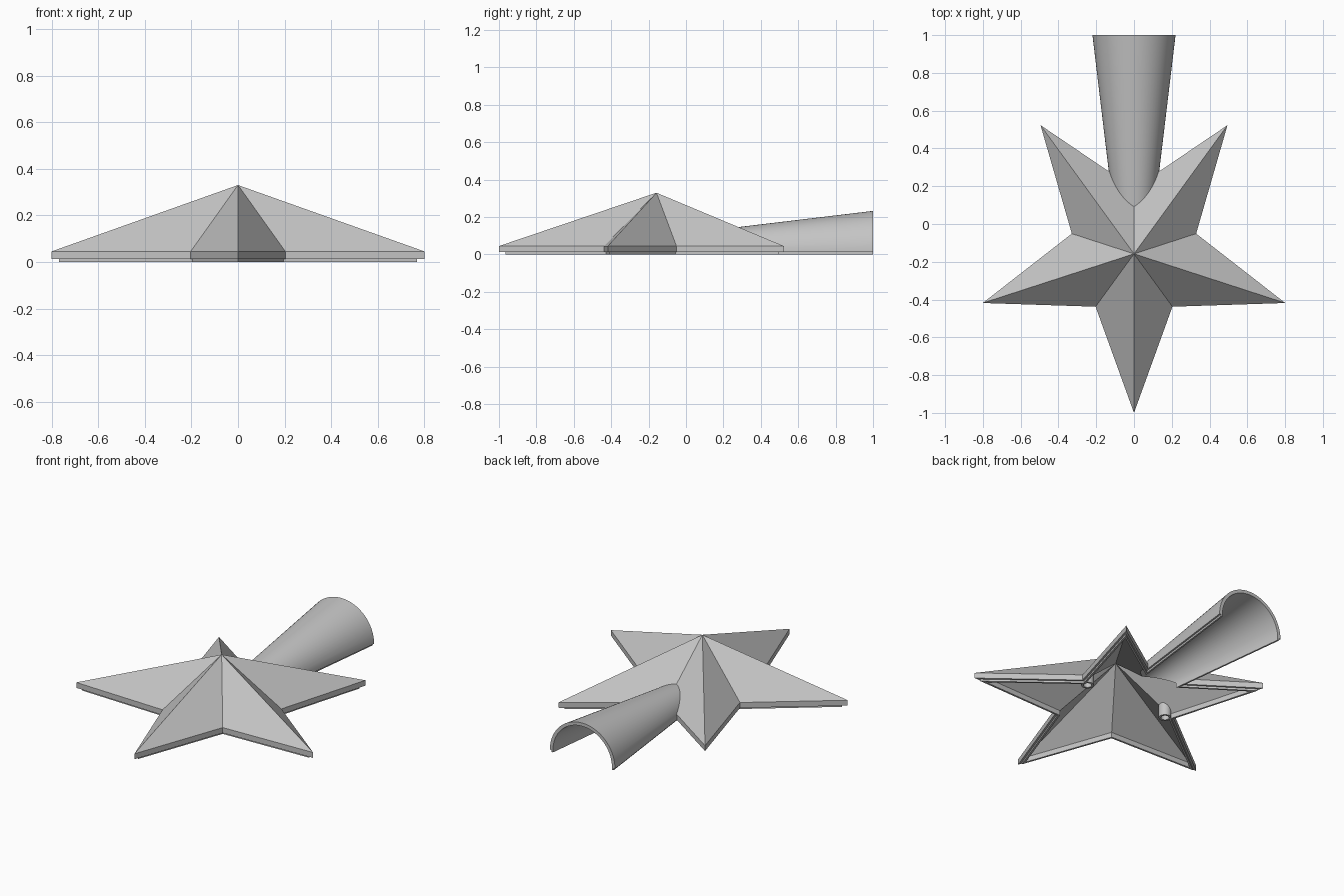
import bpy, bmesh, math

cube = bpy.data.objects.get("Cube")
if cube:
    bpy.data.objects.remove(cube, do_unlink=True)

CENTRE_Y = -0.158
SEAM = 0.012          # height where the outer shell ends and the lip begins

grey = bpy.data.materials.new("plain grey")
grey.use_nodes = True
grey.diffuse_color = (0.55, 0.55, 0.55, 1)
grey.node_tree.nodes["Principled BSDF"].inputs["Base Color"].default_value = (0.55, 0.55, 0.55, 1)


def finish(name, bm):
    bmesh.ops.recalc_face_normals(bm, faces=bm.faces[:])
    mesh = bpy.data.meshes.new(name)
    bm.to_mesh(mesh)
    bm.free()
    mesh.materials.append(grey)
    obj = bpy.data.objects.new(name, mesh)
    bpy.context.collection.objects.link(obj)
    return obj


def loft(bm, lower, upper):
    n = len(lower)
    for i in range(n):
        j = (i + 1) % n
        bm.faces.new((lower[i], lower[j], upper[j], upper[i]))


def star(name, scale, base, rim, apex=None):
    """Five-pointed prism, topped by a faceted pyramid if apex is given."""
    bm = bmesh.new()
    rings = []
    for z in (base, rim):
        ring = []
        for k in range(10):
            r = scale * (0.842 if k % 2 == 0 else 0.346)
            a = math.radians(36 * k - 90)
            ring.append(bm.verts.new((r * math.cos(a), CENTRE_Y + r * math.sin(a), z)))
        rings.append(ring)
    loft(bm, *rings)
    bm.faces.new(rings[0])
    if apex is None:
        bm.faces.new(rings[1])
    else:
        top = bm.verts.new((0, CENTRE_Y, apex))
        for k in range(10):
            bm.faces.new((rings[1][k], rings[1][(k + 1) % 10], top))
    return finish(name, bm)


def half_cone(name, inset, base, start, end, steps=32):
    """Half of a cone lying along y, with its flat side down at base."""
    bm = bmesh.new()
    rings = []
    for y in (start, end):
        r = 0.22 - 0.12 * (1 - y) - inset
        ring = [bm.verts.new((r, y, base))]
        for i in range(steps + 1):
            a = math.pi * i / steps
            ring.append(bm.verts.new((r * math.cos(a), y, SEAM + 0.001 + r * math.sin(a))))
        ring.append(bm.verts.new((-r, y, base)))
        rings.append(ring)
    loft(bm, *rings)
    for ring in rings:
        bm.faces.new(ring)
    return finish(name, bm)


def cylinder(name, x, y, radius, base, top):
    bm = bmesh.new()
    bmesh.ops.create_cone(bm, cap_ends=True, segments=24, radius1=radius, radius2=radius,
                          depth=top - base)
    bmesh.ops.translate(bm, verts=bm.verts[:], vec=(x, y, (base + top) / 2))
    return finish(name, bm)


def combine(obj, steps):
    """Apply boolean steps in order, then remove the helper solids."""
    for operation, helper in steps:
        mod = obj.modifiers.new(operation, "BOOLEAN")
        mod.operation = operation
        mod.solver = "EXACT"
        mod.object = helper
    bpy.context.view_layer.update()
    graph = bpy.context.evaluated_depsgraph_get()
    mesh = bpy.data.meshes.new_from_object(obj.evaluated_get(graph))
    obj.modifiers.clear()
    obj.data = mesh
    for _, helper in steps:
        bpy.data.objects.remove(helper, do_unlink=True)
    bpy.ops.object.select_all(action="DESELECT")
    obj.select_set(True)
    bpy.context.view_layer.objects.active = obj
    bpy.ops.object.shade_smooth_by_angle(angle=math.radians(20))


# Hollow star and half-cone socket, with a stepped lip along the open side
shell = star("star_shell", 1, SEAM, 0.045, 0.33)
combine(shell, [
    ("UNION", half_cone("socket", 0, SEAM, 0.06, 1)),
    ("UNION", star("star_lip", 0.96, 0, 0.03)),
    ("UNION", half_cone("socket_lip", 0.01, 0, 0.08, 0.999)),
    ("DIFFERENCE", star("star_hollow", 0.92, -0.1, 0.03, 0.287)),
    ("DIFFERENCE", half_cone("socket_hollow", 0.02, -0.1, 0.02, 1.1)),
])

# Alignment tubes hanging from the inside of the roof
for side, x in (("left", 0.28), ("right", -0.28)):
    tube = cylinder(side + "_tube", x, -0.067, 0.035, 0.004, 0.12)
    combine(tube, [
        ("INTERSECT", star("trim", 0.97, -0.1, 0.035, 0.31)),
        ("DIFFERENCE", cylinder("bore", x, -0.067, 0.023, -0.1, 0.045)),
    ])
